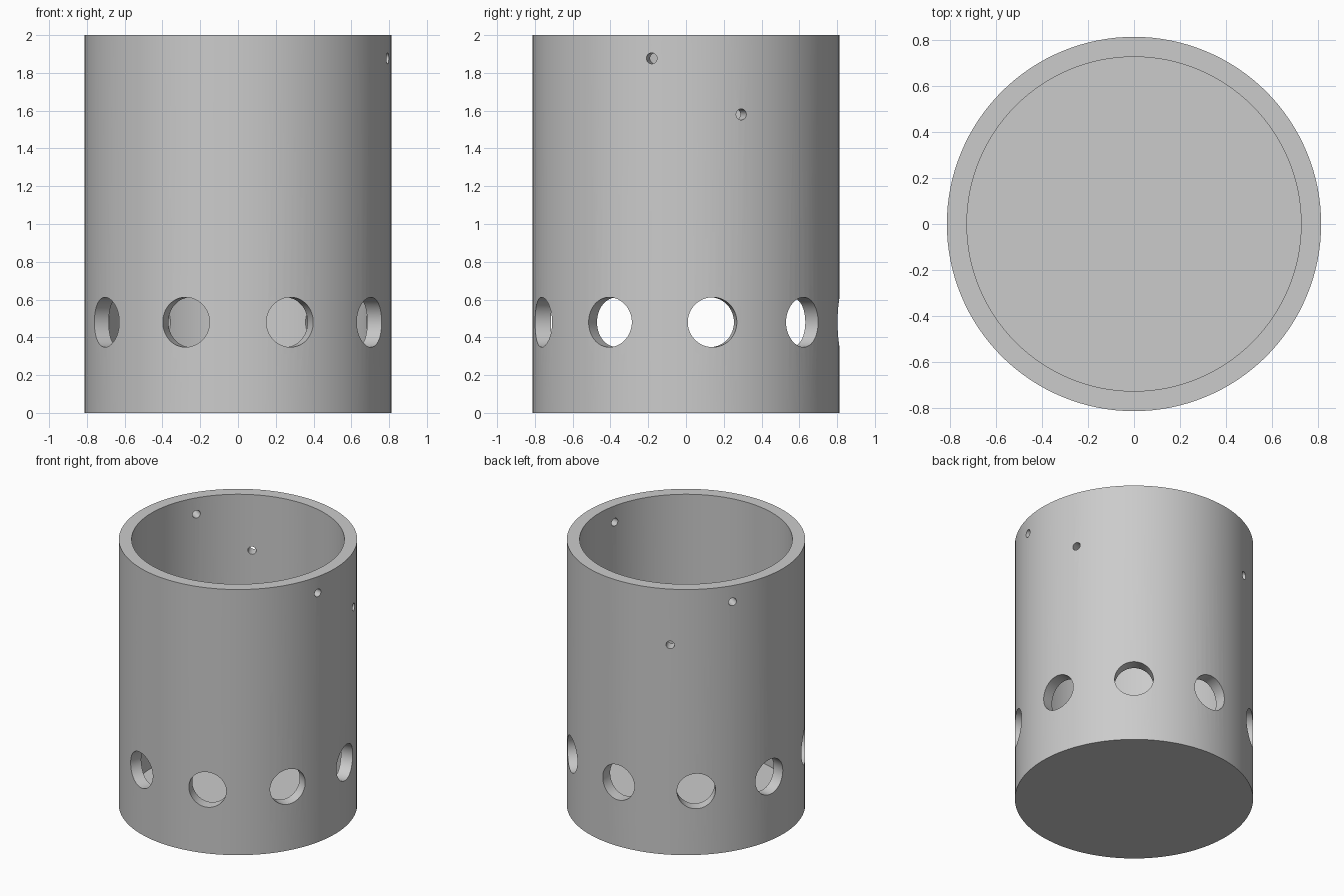
import bpy, bmesh, math
from mathutils import Matrix

cube = bpy.data.objects.get("Cube")
if cube:
    bpy.data.objects.remove(cube, do_unlink=True)

OUTER, INNER, HEIGHT, FLOOR = 0.813, 0.726, 2.0, 0.08
SEGMENTS = 128

grey = bpy.data.materials.new("plain grey")
grey.use_nodes = True
colour = (0.6, 0.6, 0.6, 1)
grey.diffuse_color = colour
grey.node_tree.nodes["Principled BSDF"].inputs["Base Color"].default_value = colour


def make_object(name, bm):
    mesh = bpy.data.meshes.new(name)
    bmesh.ops.recalc_face_normals(bm, faces=bm.faces)
    bm.to_mesh(mesh)
    bm.free()
    obj = bpy.data.objects.new(name, mesh)
    bpy.context.collection.objects.link(obj)
    mesh.materials.append(grey)
    return obj


def add_ring(bm, radius, z):
    matrix = Matrix.Translation((0, 0, z))
    return bmesh.ops.create_circle(bm, segments=SEGMENTS, radius=radius, matrix=matrix)["verts"]


def add_drill(bm, angle, z, radius, sides):
    # radial cylinder; angle is measured from the front towards +x
    turn = Matrix.Rotation(math.radians(angle), 4, "Z")
    place = Matrix.Translation((0, -OUTER, z)) @ Matrix.Rotation(math.pi / 2, 4, "X")
    bmesh.ops.create_cone(bm, cap_ends=True, segments=sides, radius1=radius,
                          radius2=radius, depth=0.5, matrix=turn @ place)


# open cup: base, outer wall, rim, inner wall and floor
bm = bmesh.new()
rings = [add_ring(bm, r, z) for r, z in
         ((OUTER, 0), (OUTER, HEIGHT), (INNER, HEIGHT), (INNER, FLOOR))]
for a, b in zip(rings, rings[1:]):
    for i in range(SEGMENTS):
        j = (i + 1) % SEGMENTS
        bm.faces.new((a[i], a[j], b[j], b[i]))
bm.faces.new(rings[0])
bm.faces.new(rings[-1])
cup = make_object("cup_body", bm)

# nine large holes around the lower wall, four small ones near the rim
bm = bmesh.new()
for k in range(9):
    add_drill(bm, 20 + 40 * k, 0.48, 0.132, 64)
for angle, z in ((77.1, 1.877), (111.1, 1.58), (207.4, 1.58), (238, 1.877)):
    add_drill(bm, angle, z, 0.029, 24)
drills = make_object("hole_cutters", bm)
drills.hide_render = True

# cut the holes and discard the cutters
cut = cup.modifiers.new("holes", "BOOLEAN")
cut.operation = "DIFFERENCE"
cut.solver = "EXACT"
cut.object = drills
bpy.ops.object.select_all(action="DESELECT")
bpy.context.view_layer.objects.active = cup
cup.select_set(True)
bpy.ops.object.modifier_apply(modifier=cut.name)
bpy.data.objects.remove(drills, do_unlink=True)

# round walls shade smoothly, edges stay crisp
bpy.ops.object.shade_smooth_by_angle(angle=math.radians(30))
